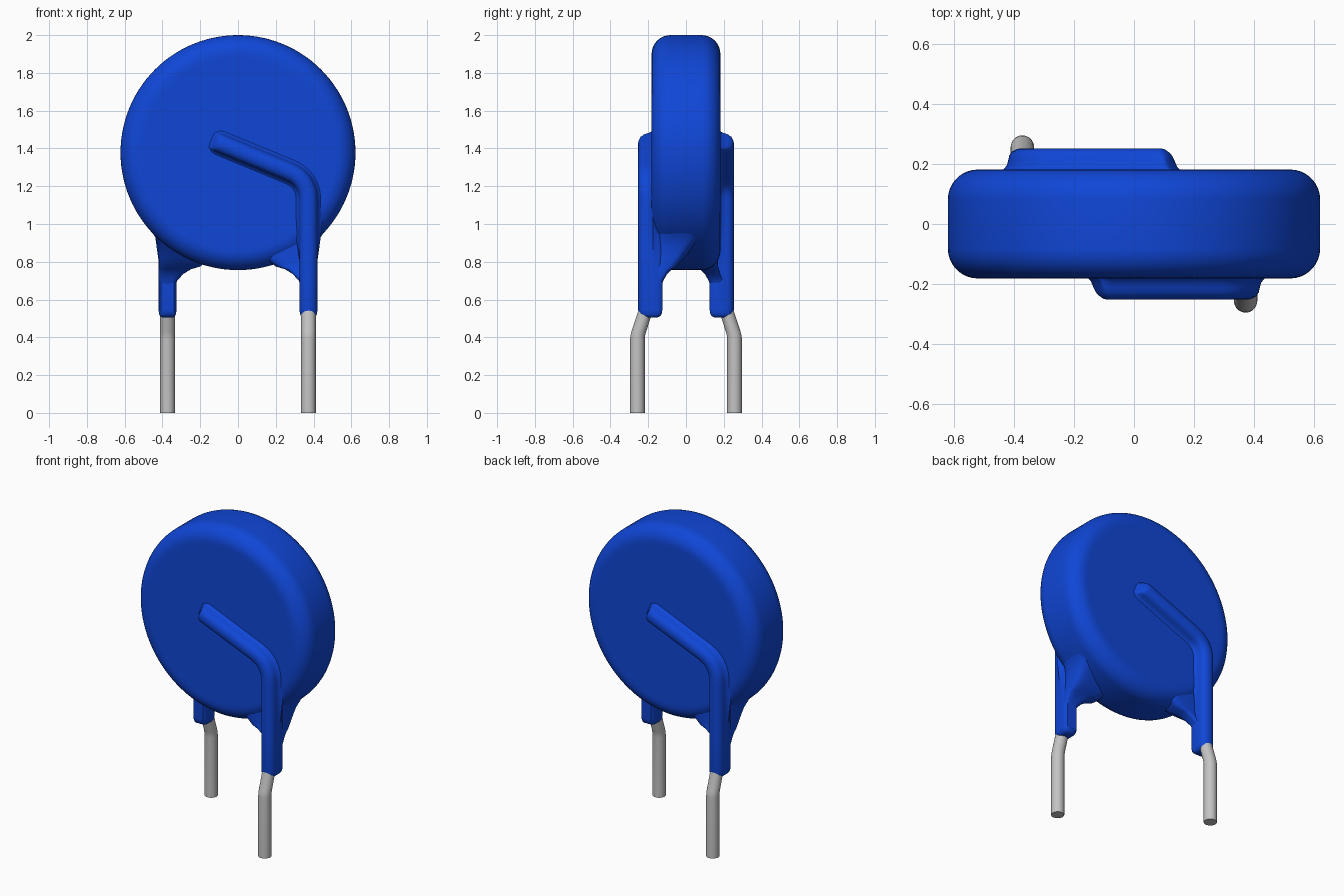
import bpy, bmesh, math
from mathutils import Vector

cube = bpy.data.objects.get("Cube")
if cube:
    bpy.data.objects.remove(cube, do_unlink=True)


def material(name, color, roughness):
    m = bpy.data.materials.new(name)
    m.use_nodes = True
    m.diffuse_color = color
    bsdf = m.node_tree.nodes["Principled BSDF"]
    bsdf.inputs["Base Color"].default_value = color
    bsdf.inputs["Roughness"].default_value = roughness
    return m


BLUE = material("blue coating", (0.005, 0.062, 0.68, 1), 0.5)
GREY = material("tinned wire", (0.55, 0.55, 0.55, 1), 0.5)


def loft(name, rings, mat, turn=False):
    """Skin a list of equal closed rings; turn rotates half way round z."""
    s = -1 if turn else 1
    bm = bmesh.new()
    rows = [[bm.verts.new((s * x, s * y, z)) for x, y, z in r] for r in rings]
    n = len(rows[0])
    for a, b in zip(rows, rows[1:]):
        for i in range(n):
            j = (i + 1) % n
            bm.faces.new((a[i], a[j], b[j], b[i]))
    bm.faces.new(rows[0])
    bm.faces.new(rows[-1])
    bmesh.ops.recalc_face_normals(bm, faces=bm.faces)
    mesh = bpy.data.meshes.new(name)
    bm.to_mesh(mesh)
    bm.free()
    mesh.materials.append(mat)
    obj = bpy.data.objects.new(name, mesh)
    bpy.context.collection.objects.link(obj)
    bpy.ops.object.select_all(action='DESELECT')
    obj.select_set(True)
    bpy.context.view_layer.objects.active = obj
    bpy.ops.object.shade_smooth_by_angle(angle=math.radians(40))
    return obj


def angles(n):
    return [2 * math.pi * i / n for i in range(n)]


# Round body: a lathed disc with a rounded rim
R, H, CZ, B = 0.622, 0.182, 1.378, 0.1
quarter = [(R - B + B * math.sin(a), -H + B - B * math.cos(a))
           for a in (math.pi / 2 * i / 9 for i in range(10))]
half = [(0.3, -H), (R - B - 0.02, -H)] + quarter
profile = half + [(r, -y) for r, y in reversed(half)]
loft("disc_body", [[(r * math.cos(a), y, CZ + r * math.sin(a)) for a in angles(112)]
                   for r, y in profile], BLUE)

# Centre line of a coated wire: up the leg, round the bend, to the disc middle
foot, corner, tip = Vector((0.373, 0.505)), Vector((0.373, 1.235)), Vector((-0.14, 1.447))
up, slant = (corner - foot).normalized(), (tip - corner).normalized()
bend_a, bend_b = corner - up * 0.11, corner + slant * 0.11

# Each station: point, direction, flare at the base, scale, height
stations = [(foot + up * d, up, 0, k, 1)
            for d, k in ((0, 0.6), (0.006, 0.8), (0.018, 0.94), (0.04, 1), (0.3, 1))]
stations += [(foot + up * 0.42, up, 0.6, 1, 1), (foot + up * 0.52, up, 1, 1, 1)]
for i in range(11):
    t = i / 10
    p = bend_a * (1 - t) ** 2 + corner * 2 * t * (1 - t) + bend_b * t * t
    stations.append((p, up.lerp(slant, t).normalized(), 1, 1, 1))
stations += [(tip - slant * d, slant, 1, 1, h)
             for d, h in ((0.06, 1), (0.045, 0.97), (0.03, 0.84), (0.02, 0.6),
                          (0.012, 0.3), (-0.005, 0.1), (-0.015, 0))]

# Half of the rounded section: across, depth, extra width where flared
half_section = [(0.034, -0.125, 0), (0.044, -0.135, 0), (0.0475, -0.15, 0),
                (0.0475, -0.176, 0.028), (0.0475, -0.184, 0.014),
                (0.0475, -0.197, 0.004), (0.0475, -0.212, 0),
                (0.044, -0.228, 0), (0.035, -0.242, 0), (0.02, -0.25, 0), (0.007, -0.253, 0)]


def wire_ring(p, d, flare, scale, height):
    side = Vector((d.y, -d.x))
    ring = []
    for sgn, pts in ((1, half_section), (-1, half_section[::-1])):
        for u, y, extra in pts:
            u = sgn * (u + extra * flare) * scale
            y = -0.19 + (y + 0.19) * scale
            if y < -0.17:
                y = -0.17 + (y + 0.17) * height
            q = p + side * u
            ring.append((q.x, y, q.y))
    return ring


# Web filling the corner between leg and disc: z, x inner, x outer, y front, y back
web_rows = [(0.65, 0.34, 0.41, -0.22, -0.135), (0.70, 0.322, 0.42, -0.20, -0.12),
            (0.735, 0.29, 0.42, -0.18, -0.10), (0.76, 0.25, 0.42, -0.175, -0.075),
            (0.775, 0.20, 0.42, -0.17, -0.05), (0.82, 0.14, 0.42, -0.168, -0.01),
            (0.88, 0.10, 0.424, -0.168, 0.04), (0.93, 0.10, 0.438, -0.165, 0.09),
            (0.97, 0.10, 0.465, -0.155, 0.12), (1.03, 0.10, 0.50, -0.14, 0.14)]


def rounded(v):
    return math.copysign(abs(v) ** 0.5, v)


def web_ring(z, x0, x1, y0, y1):
    return [((x0 + x1) / 2 + (x1 - x0) / 2 * rounded(math.cos(a)),
             (y0 + y1) / 2 + (y1 - y0) / 2 * rounded(math.sin(a)), z) for a in angles(40)]


# Bare wire: depth of the centre line at each height
wire_rows = [(-0.257, 0), (-0.257, 0.39), (-0.255, 0.41), (-0.25, 0.43),
             (-0.214, 0.54), (-0.208, 0.57), (-0.205, 0.62)]

for label, turn in (("front_left", False), ("back_right", True)):
    loft(label + "_coated_lead", [wire_ring(*s) for s in stations], BLUE, turn)
    loft(label + "_web", [web_ring(*r) for r in web_rows], BLUE, turn)
    loft(label + "_wire", [[(0.373 + 0.039 * math.cos(a), y + 0.039 * math.sin(a), z)
                            for a in angles(28)] for y, z in wire_rows], GREY, turn)
